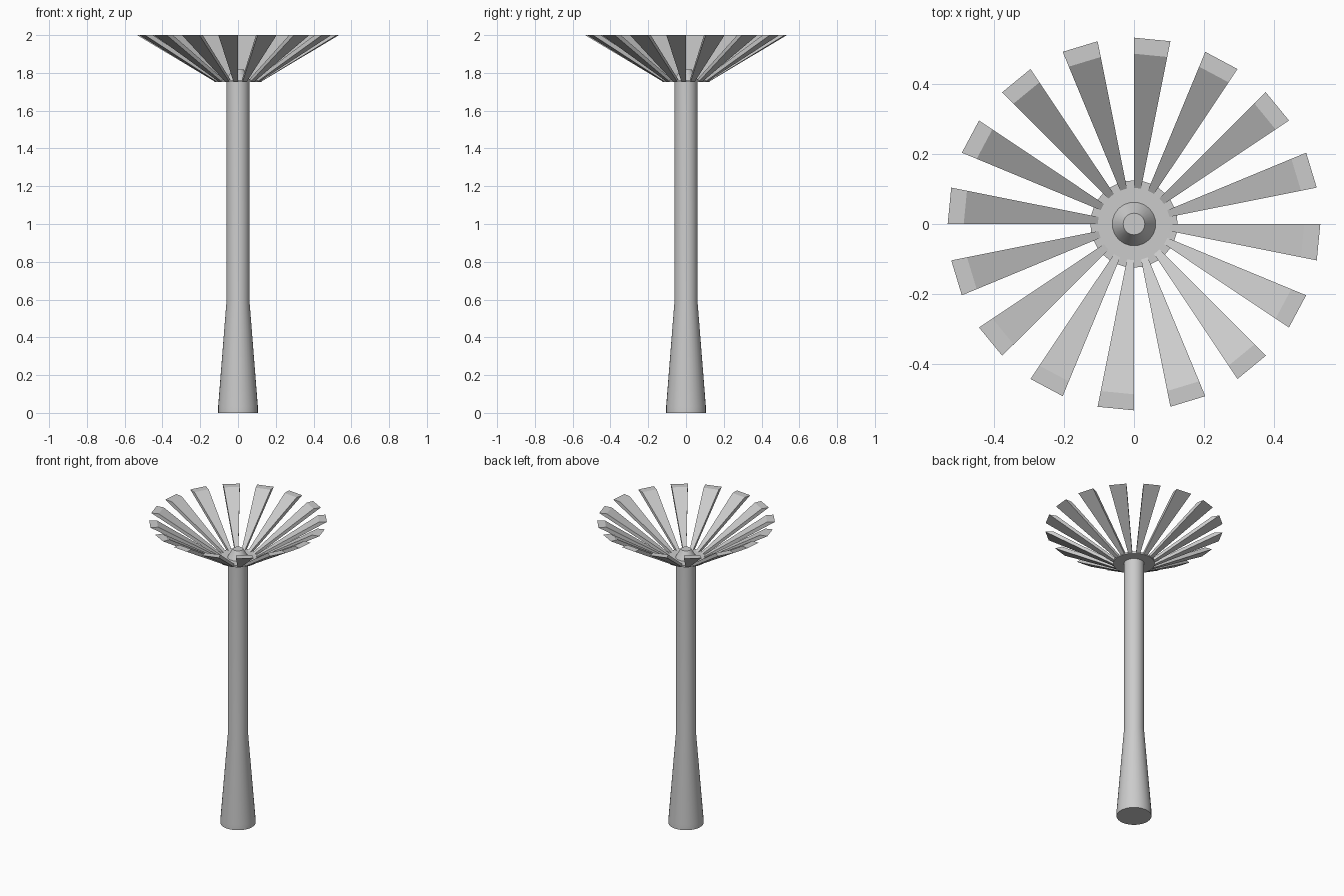
import bpy, bmesh
from math import cos, sin, radians, pi

if "Cube" in bpy.data.objects:
    bpy.data.objects.remove(bpy.data.objects["Cube"])


def make_object(name, bm, smooth):
    bmesh.ops.recalc_face_normals(bm, faces=bm.faces)
    mesh = bpy.data.meshes.new(name)
    bm.to_mesh(mesh)
    bm.free()
    ob = bpy.data.objects.new(name, mesh)
    bpy.context.collection.objects.link(ob)
    if smooth:
        bpy.ops.object.select_all(action='DESELECT')
        bpy.context.view_layer.objects.active = ob
        ob.select_set(True)
        bpy.ops.object.shade_smooth_by_angle(angle=radians(30))
    return ob


def turned(name, profile, sides=32):
    """Closed solid of revolution from (radius, height) points."""
    bm = bmesh.new()
    rings = [[bm.verts.new((r * cos(2 * pi * i / sides), r * sin(2 * pi * i / sides), z))
              for i in range(sides)] for r, z in profile]
    for a, b in zip(rings, rings[1:]):
        for i in range(sides):
            j = (i + 1) % sides
            bm.faces.new((a[i], a[j], b[j], b[i]))
    bm.faces.new(rings[0][::-1])
    bm.faces.new(rings[-1])
    return make_object(name, bm, True)


# Flared pole, round plate and tapered hub
turned("pole", [(0.105, 0), (0.105, 0.035), (0.061, 0.59), (0.061, 1.755)])
turned("plate", [(0.125, 1.752), (0.125, 1.763)])
turned("hub", [(0.064, 1.76), (0.031, 1.817)])

# Sixteen slats: alternate segments of a 32-sided conical shell
section = [(0.125, 1.755), (0.534, 2.0), (0.488, 2.0), (0.102, 1.762)]
bm = bmesh.new()
step = radians(11.25)
for k in range(16):
    ends = []
    for a in ((2 * k - 1) * step, 2 * k * step):
        ends.append([bm.verts.new((r * cos(a), r * sin(a), z)) for r, z in section])
    p, q = ends
    bm.faces.new(p[::-1])
    bm.faces.new(q)
    for i in range(4):
        j = (i + 1) % 4
        bm.faces.new((p[i], p[j], q[j], q[i]))
make_object("shade_slats", bm, False)
